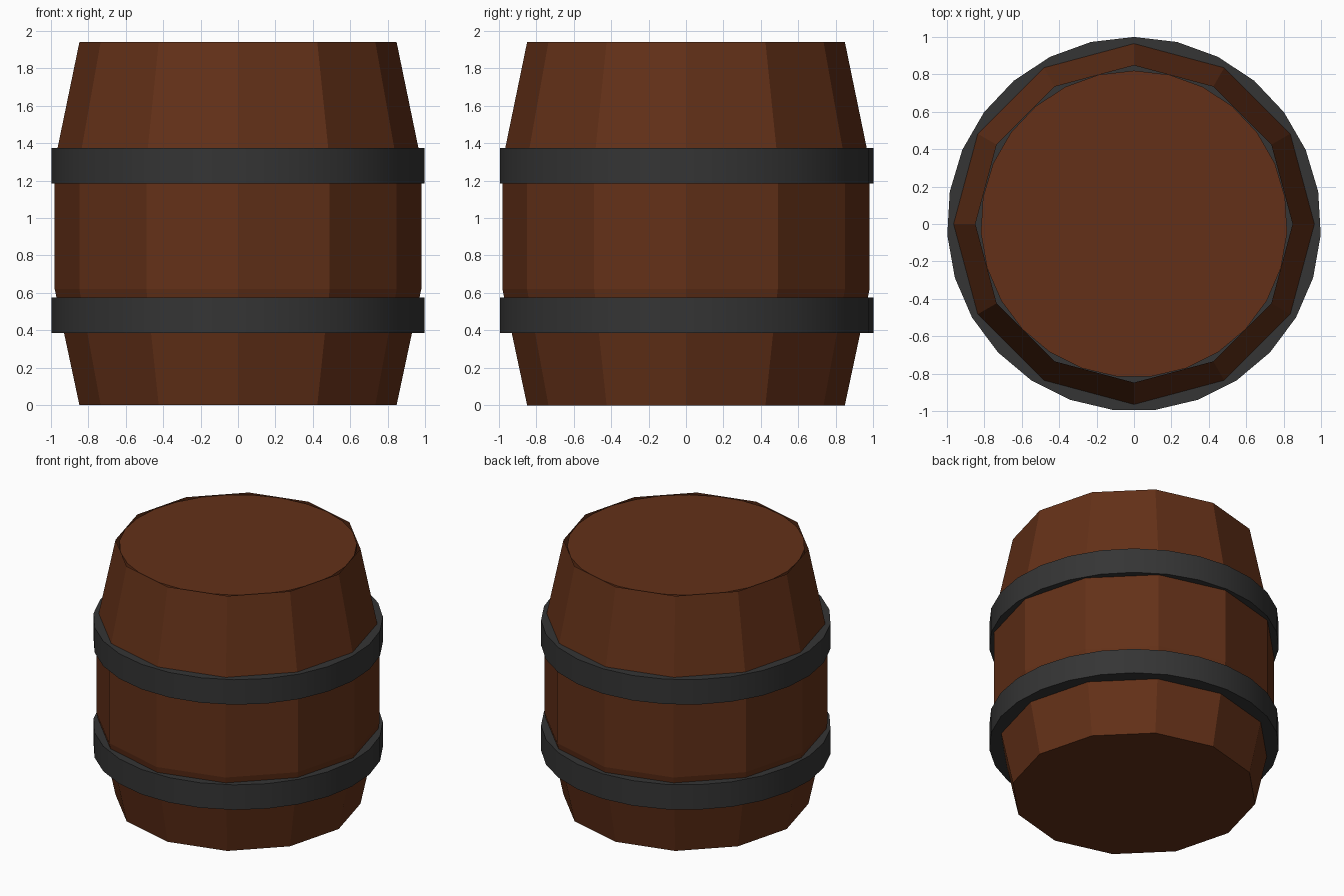
import bpy, bmesh
from math import pi, sin, cos

if "Cube" in bpy.data.objects:
    bpy.data.objects.remove(bpy.data.objects["Cube"])


def material(name, rgb):
    m = bpy.data.materials.new(name)
    m.diffuse_color = (*rgb, 1)
    m.use_nodes = True
    m.node_tree.nodes["Principled BSDF"].inputs["Base Color"].default_value = m.diffuse_color
    return m


wood = material("wood", (0.125, 0.03, 0.009))
iron = material("iron", (0.035, 0.035, 0.035))


def turned(name, profile, sides, mat, cap_top=True, smooth=False):
    """Stack of regular polygon rings (radius, z), first corner on +y."""
    bm = bmesh.new()
    rings = []
    for r, z in profile:
        rings.append([bm.verts.new((-r * sin(2 * pi * i / sides), r * cos(2 * pi * i / sides), z))
                      for i in range(sides)])
    for a, b in zip(rings, rings[1:]):
        for i in range(sides):
            j = (i + 1) % sides
            f = bm.faces.new((a[i], a[j], b[j], b[i]))
            f.smooth = smooth
    bm.faces.new(rings[0][::-1])
    if cap_top:
        bm.faces.new(rings[-1])
    if smooth:
        # keep the rims crisp
        for e in bm.edges:
            if len(e.link_faces) == 2 and e.calc_face_angle() > 0.7:
                e.smooth = False
    me = bpy.data.meshes.new(name)
    bm.to_mesh(me)
    bm.free()
    me.materials.append(mat)
    ob = bpy.data.objects.new(name, me)
    bpy.context.collection.objects.link(ob)
    return ob


# Twelve-sided stave body, open at the top
turned("barrel_body", [(0.848, 0), (0.98, 0.62), (0.98, 1.3), (0.848, 1.94)],
       12, wood, cap_top=False)

# Round lid set just inside the rim
turned("lid", [(0.82, 1.89), (0.82, 1.935)], 27, wood)

# Iron hoops
for name, z in (("lower_hoop", 0.385), ("upper_hoop", 1.185)):
    turned(name, [(1.0, z), (1.0, z + 0.19)], 27, iron, smooth=True)
